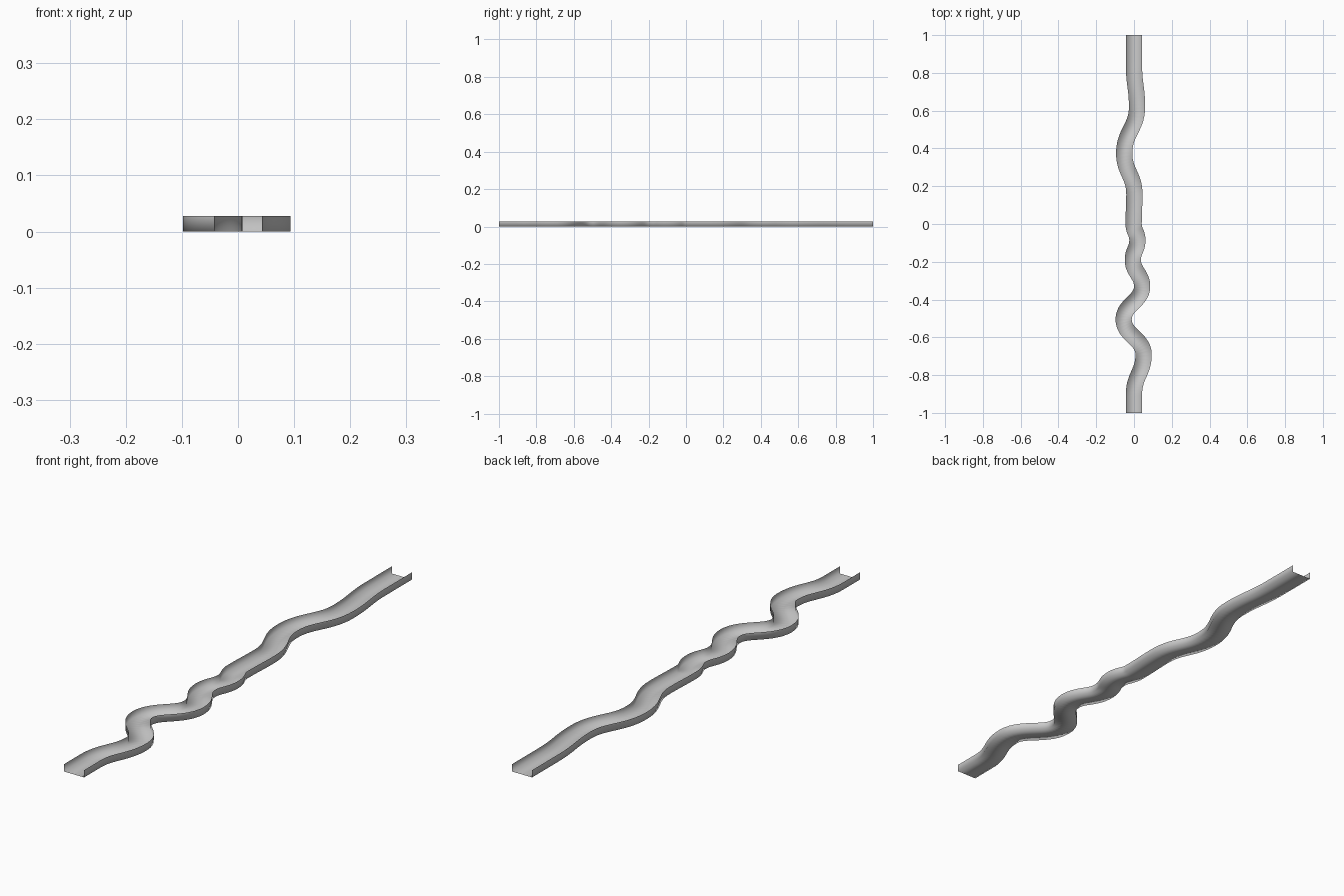
import bpy, bmesh
from mathutils import Vector
from mathutils.geometry import interpolate_bezier

if "Cube" in bpy.data.objects:
    bpy.data.objects.remove(bpy.data.objects["Cube"])

HALF_W, HEIGHT = 0.043, 0.028

# centre line: the crest of each bend (x, y), tangent along the length there
crests = [(0, -1), (0, -0.9), (0.051, -0.69), (-0.055, -0.505), (0.043, -0.33),
          (-0.006, -0.19), (0.018, -0.085), (-0.002, 0.0), (0.002, 0.16),
          (-0.052, 0.375), (0.016, 0.62), (0, 0.84), (0, 1)]

path = []
for (x0, y0), (x1, y1) in zip(crests, crests[1:]):
    h = (y1 - y0) * 0.45
    pts = interpolate_bezier(Vector((x0, y0, 0)), Vector((x0, y0 + h, 0)),
                             Vector((x1, y1 - h, 0)), Vector((x1, y1, 0)), 15)
    path += pts if not path else pts[1:]

# thin open channel profile: wall, flat floor, wall
profile = [(-HALF_W, HEIGHT), (-HALF_W, 0), (HALF_W, 0), (HALF_W, HEIGHT)]

bm = bmesh.new()
rows = []
for i, p in enumerate(path):
    t = (path[min(i + 1, len(path) - 1)] - path[max(i - 1, 0)]).normalized()
    if i in (0, len(path) - 1):
        t = Vector((0, 1, 0))
    side = Vector((t.y, -t.x, 0))
    rows.append([bm.verts.new(p + side * s + Vector((0, 0, z))) for s, z in profile])
for a, b in zip(rows, rows[1:]):
    for k in range(3):
        bm.faces.new((a[k], a[k + 1], b[k + 1], b[k]))
for f in bm.faces:
    f.smooth = True

mesh = bpy.data.meshes.new("winding_channel")
bm.to_mesh(mesh)
bm.free()
channel = bpy.data.objects.new("winding_channel", mesh)
bpy.context.collection.objects.link(channel)
